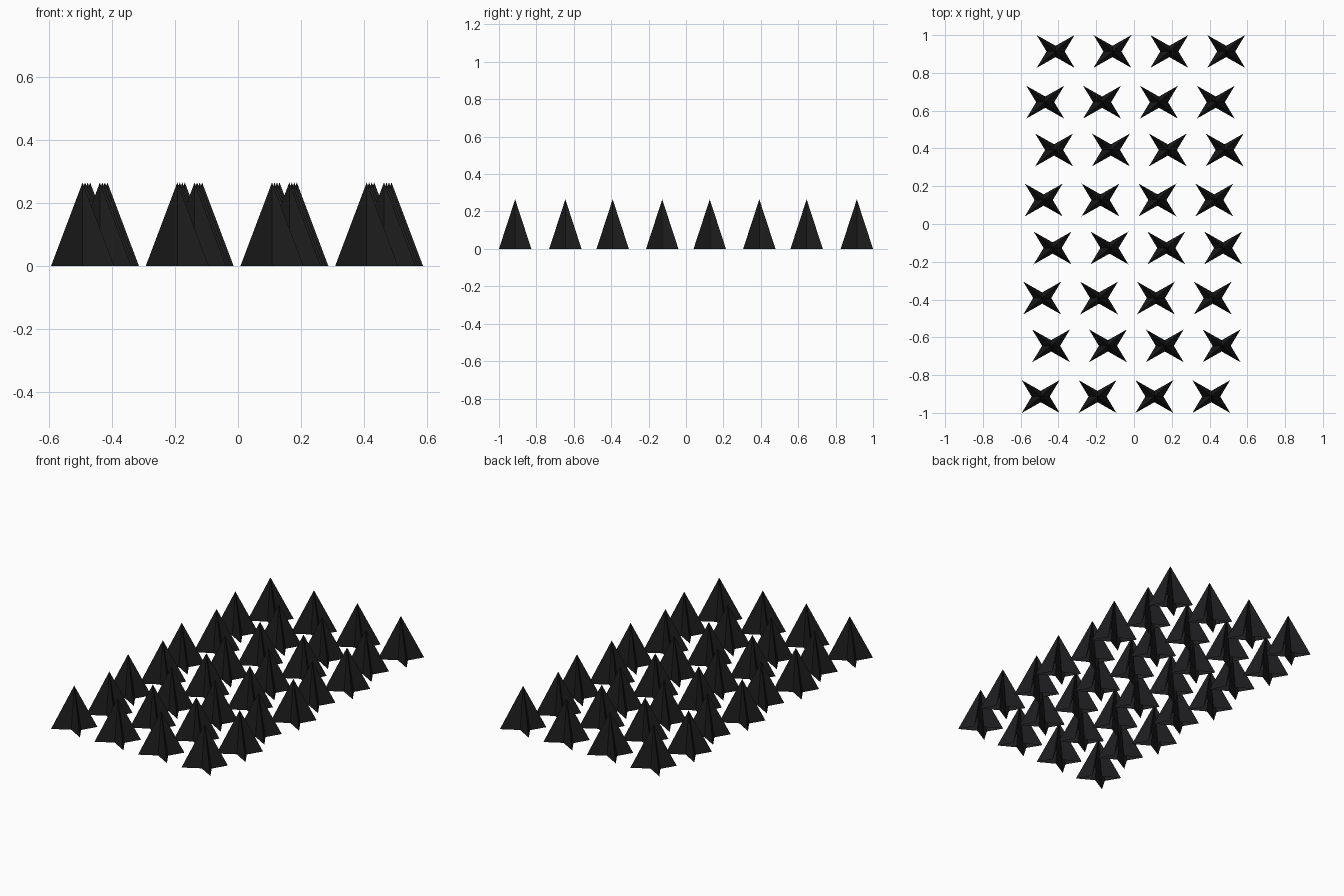
import bpy, bmesh

if "Cube" in bpy.data.objects:
    bpy.data.objects.remove(bpy.data.objects["Cube"])

# dark metal
mat = bpy.data.materials.new("black_metal")
mat.diffuse_color = (0.012, 0.012, 0.013, 1)
mat.use_nodes = True
mat.node_tree.nodes["Principled BSDF"].inputs["Base Color"].default_value = mat.diffuse_color

HX, HY, HEIGHT = 0.1, 0.0865, 0.265   # star tip reach and spike height
NX, NY = 0.048, 0.03                  # notch reach


def spike_mesh():
    """Four-pointed star pyramid, open underneath."""
    outline = [(HX, HY), (0, NY), (-HX, HY), (-NX, 0),
               (-HX, -HY), (0, -NY), (HX, -HY), (NX, 0)]
    bm = bmesh.new()
    ring = [bm.verts.new((x, y, 0)) for x, y in outline]
    apex = bm.verts.new((0, 0, HEIGHT))
    for i, v in enumerate(ring):
        bm.faces.new((v, ring[(i + 1) % 8], apex))
    mesh = bpy.data.meshes.new("spike")
    bm.to_mesh(mesh)
    bm.free()
    mesh.materials.append(mat)
    return mesh


# staggered rows of four spikes
mesh = spike_mesh()
ROW_Y = [-0.9135, -0.645, -0.392, -0.127, 0.127, 0.392, 0.645, 0.9135]
for r, y in enumerate(ROW_Y):
    x0 = -0.494 + 0.008 * (r // 2) + 0.055 * (r % 2)
    for c in range(4):
        spike = bpy.data.objects.new(f"spike_{r + 1}_{c + 1}", mesh)
        spike.location = (x0 + 0.301 * c, y, 0)
        bpy.context.collection.objects.link(spike)
